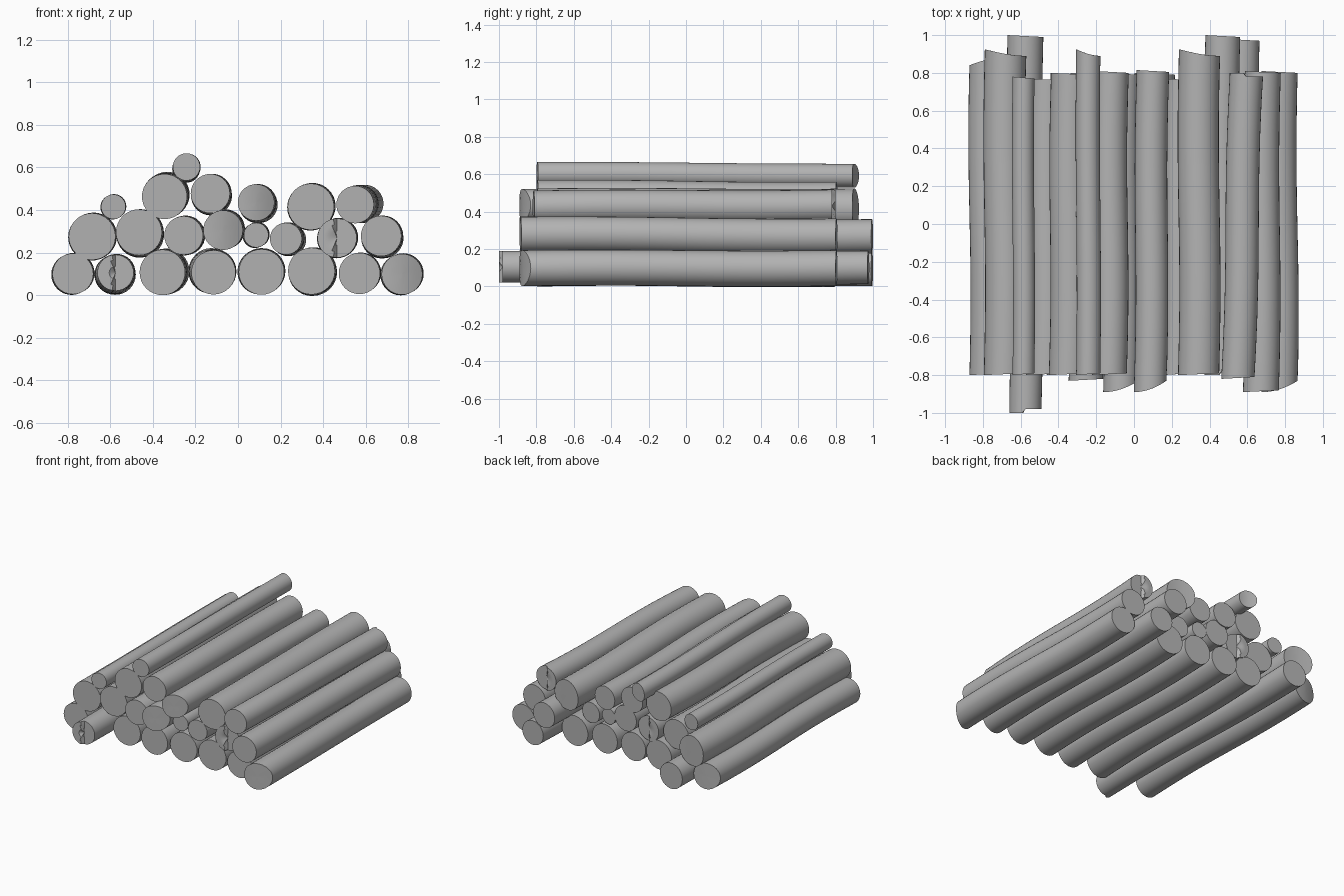
import bpy
import bmesh
import math
from mathutils import Vector

if "Cube" in bpy.data.objects:
    bpy.data.objects.remove(bpy.data.objects["Cube"], do_unlink=True)

# One plain wood-grey colour for the whole pile
grey = bpy.data.materials.new("log_grey")
grey.use_nodes = True
colour = (0.45, 0.45, 0.45, 1)
grey.diffuse_color = colour
grey.node_tree.nodes["Principled BSDF"].inputs["Base Color"].default_value = colour

SIDES = 32
SPANS = 10


def cut_depth(style, u):
    """How far the sawn end is set back at sideways position u (-1 left, 1 right)."""
    if style == "scoop":
        return 0.06 * ((u + 1) / 2) ** 2
    if style == "slant":
        return 0.035 * math.sin((u + 1) * math.pi / 4)
    if style == "reverse":
        return 0.04 * ((1 - u) / 2) ** 2
    if style == "step":
        return 0.02 if u > -0.1 else 0.0
    return 0.005 * (u + 1)


def log(name, x, z, r, front=-0.8, back=0.8, drift=(0, 0), bend=0.006,
        taper=1.0, front_cut="flat", back_cut="flat"):
    """A slightly bent, tapering log along y with shaped sawn ends."""
    # Each station: position along the log, fraction of radius
    stations = [(0, f) for f in (0.02, 0.35, 0.7)]
    stations += [(i / SPANS, 1) for i in range(SPANS + 1)]
    stations += [(1, f) for f in (0.7, 0.35, 0.02)]
    bm = bmesh.new()
    rings = []
    for t, fraction in stations:
        wave = bend * math.sin(t * math.pi * 2)
        cx = x + drift[0] * t + wave
        cz = z + drift[1] * t + wave / 2
        radius = r * (1 + (taper - 1) * t) * fraction
        ring = []
        for s in range(SIDES):
            a = s * math.tau / SIDES
            u = math.cos(a) * fraction
            y = front + (back - front) * t
            if t == 0:
                y += cut_depth(front_cut, u)
            elif t == 1:
                y -= cut_depth(back_cut, u)
            ring.append(bm.verts.new(Vector((cx + radius * math.cos(a), y,
                                             cz + radius * math.sin(a)))))
        rings.append(ring)
    for a, b in zip(rings, rings[1:]):
        for s in range(SIDES):
            n = (s + 1) % SIDES
            bm.faces.new((a[s], a[n], b[n], b[s]))
    bm.faces.new(rings[0])
    bm.faces.new(rings[-1])
    bmesh.ops.recalc_face_normals(bm, faces=bm.faces)
    mesh = bpy.data.meshes.new(name)
    bm.to_mesh(mesh)
    bm.free()
    mesh.materials.append(grey)
    obj = bpy.data.objects.new(name, mesh)
    bpy.context.collection.objects.link(obj)
    bpy.ops.object.select_all(action="DESELECT")
    obj.select_set(True)
    bpy.context.view_layer.objects.active = obj
    bpy.ops.object.shade_smooth_by_angle(angle=math.radians(35))


# Bottom row, resting on the ground
log("bottom_log_far_right", -0.775, 0.1, 0.096, back=0.88, back_cut="reverse")
log("bottom_log_long", -0.575, 0.105, 0.085, front=-1, back=1, drift=(0, -0.008),
    taper=1.12, front_cut="step")
log("bottom_log_right", -0.355, 0.107, 0.107, drift=(0.02, 0.005))
log("bottom_log_mid_right", -0.115, 0.107, 0.104, front=-0.82, drift=(-0.01, 0.01))
log("bottom_log_middle", 0.11, 0.109, 0.107, drift=(0, 0.005))
log("bottom_log_mid_left", 0.345, 0.113, 0.11, drift=(0.01, -0.005))
log("bottom_log_left", 0.57, 0.102, 0.097, back=0.98, drift=(0.005, 0), taper=0.92)
log("bottom_log_far_left", 0.77, 0.098, 0.096, front=-0.89, back=0.81,
    front_cut="scoop")

# Second row
log("second_log_far_right", -0.685, 0.275, 0.11, back=0.925, back_cut="slant",
    drift=(0.005, 0))
log("second_log_right", -0.465, 0.295, 0.108, back=0.77, drift=(0.01, -0.01))
log("second_log_mid_right", -0.255, 0.28, 0.091, front=-0.83, drift=(0.01, 0),
    back_cut="step")
log("second_log_middle", -0.07, 0.305, 0.093, front=-0.89, drift=(0.01, 0.005),
    front_cut="scoop")
log("second_log_thin", 0.085, 0.282, 0.058, back=0.79)
log("second_log_mid_left", 0.225, 0.265, 0.075, back=0.77, drift=(0.02, -0.005))
log("second_log_long", 0.465, 0.268, 0.092, back=1, drift=(0.005, 0),
    front_cut="step")
log("second_log_left", 0.672, 0.278, 0.095, front=-0.89, back=0.81,
    drift=(0.01, -0.01))

# Third row
log("third_log_thin", -0.585, 0.415, 0.058, back=0.78, bend=0.003)
log("third_log_right", -0.345, 0.463, 0.106, drift=(0.012, 0.01))
log("third_log_mid_right", -0.13, 0.477, 0.092, back=0.81, drift=(0.01, -0.01))
log("third_log_middle", 0.085, 0.435, 0.086, front=-0.89, back=0.815,
    drift=(0.015, -0.01), front_cut="scoop")
log("third_log_mid_left", 0.342, 0.415, 0.109, back=0.925, drift=(0.005, 0),
    back_cut="slant")
log("third_log_left", 0.55, 0.425, 0.088, front=-0.82, drift=(0.045, 0.005),
    back_cut="step")

# Single log on top
log("top_log", -0.242, 0.602, 0.064, back=0.925, drift=(0, -0.01), bend=0.003,
    back_cut="slant")
